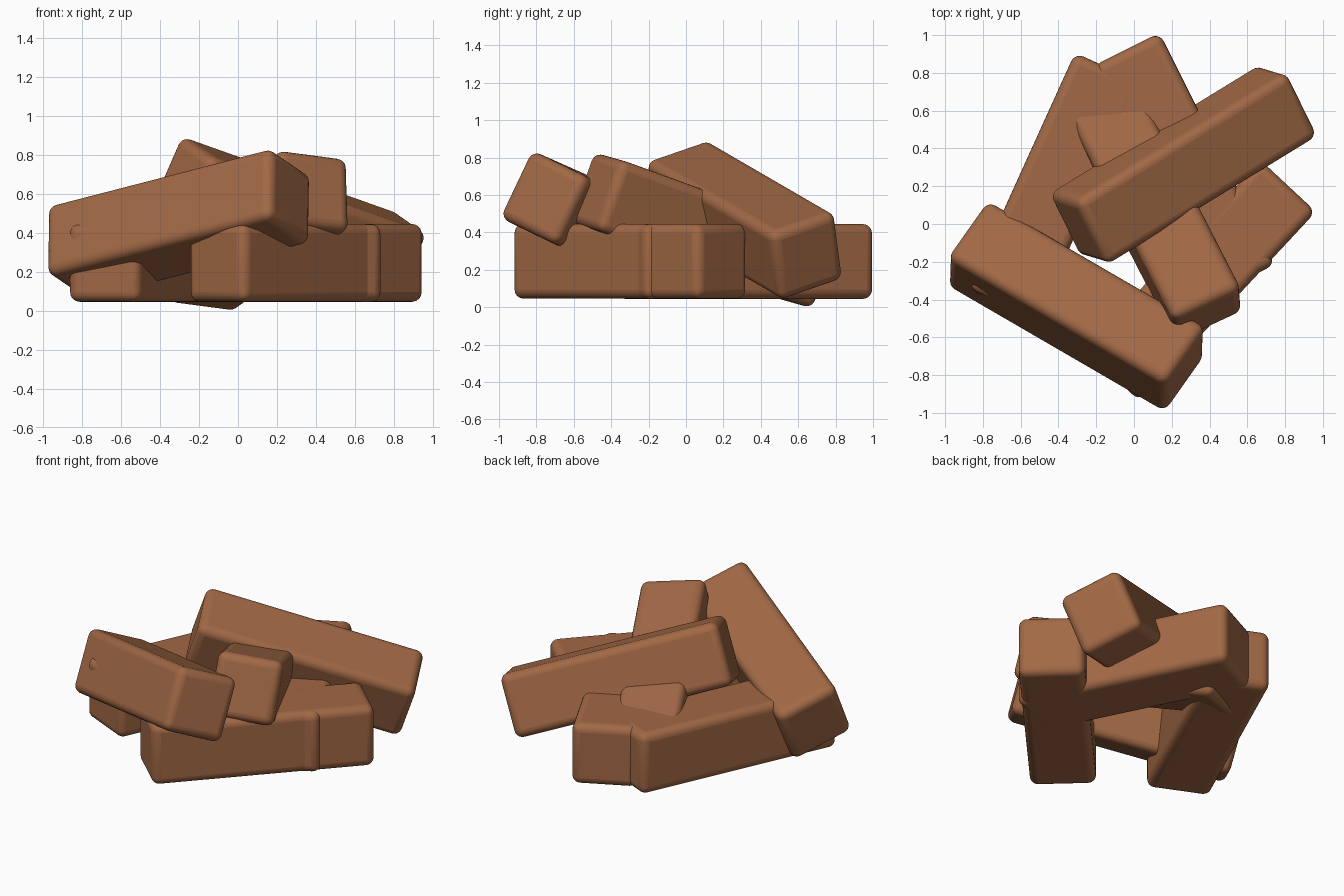
import bpy
from mathutils import Vector, Matrix

if "Cube" in bpy.data.objects:
    bpy.data.objects.remove(bpy.data.objects["Cube"])

LENGTH, WIDTH, ROUND = 1.37, 0.40, 0.05

# Warm brown shared by all blocks
brown = bpy.data.materials.new("brown")
brown.diffuse_color = (0.36, 0.14, 0.06, 1)
brown.use_nodes = True
brown.node_tree.nodes["Principled BSDF"].inputs["Base Color"].default_value = brown.diffuse_color


def block(name, centre, axis, side):
    """Rounded square bar: 'axis' is its long direction, 'side' its width direction."""
    a = Vector(axis).normalized()
    w = Vector(side)
    w = (w - a * w.dot(a)).normalized()
    u = a.cross(w)
    bpy.ops.mesh.primitive_cube_add(size=1)
    ob = bpy.context.object
    ob.name = name
    ob.data.transform(Matrix.Diagonal((LENGTH, WIDTH, WIDTH, 1)))
    ob.matrix_world = Matrix.Translation(centre) @ Matrix((a, w, u)).transposed().to_4x4()
    bevel = ob.modifiers.new("rounding", 'BEVEL')
    bevel.width = ROUND
    bevel.segments = 5
    ob.data.materials.append(brown)
    bpy.ops.object.shade_smooth_by_angle()
    return ob


# Bottom layer: three bars lying flat
block("bottom_block_right", (0.35, -0.30, 0.245), (0.68, 0.73, 0), (-0.73, 0.68, 0))
block("bottom_block_left", (-0.413, 0.20, 0.245), (0.413, 0.911, 0), (-0.911, 0.413, 0))
block("bottom_block_back", (0.263, 0.31, 0.244), (0.447, -0.894, 0), (0.894, 0.447, 0))

# Upper layer: three tilted bars leaning on the others
block("top_block_front", (-0.305, -0.436, 0.442), (0.844, -0.49, 0.218), (0.526, 0.763, -0.37))
block("top_block_back", (0.262, 0.314, 0.465), (0.816, 0.50, -0.29), (-0.42, 0.858, 0.296))
block("middle_block", (0.097, 0.093, 0.41), (-0.436, 0.85, -0.31), (0.89, 0.42, -0.12))
